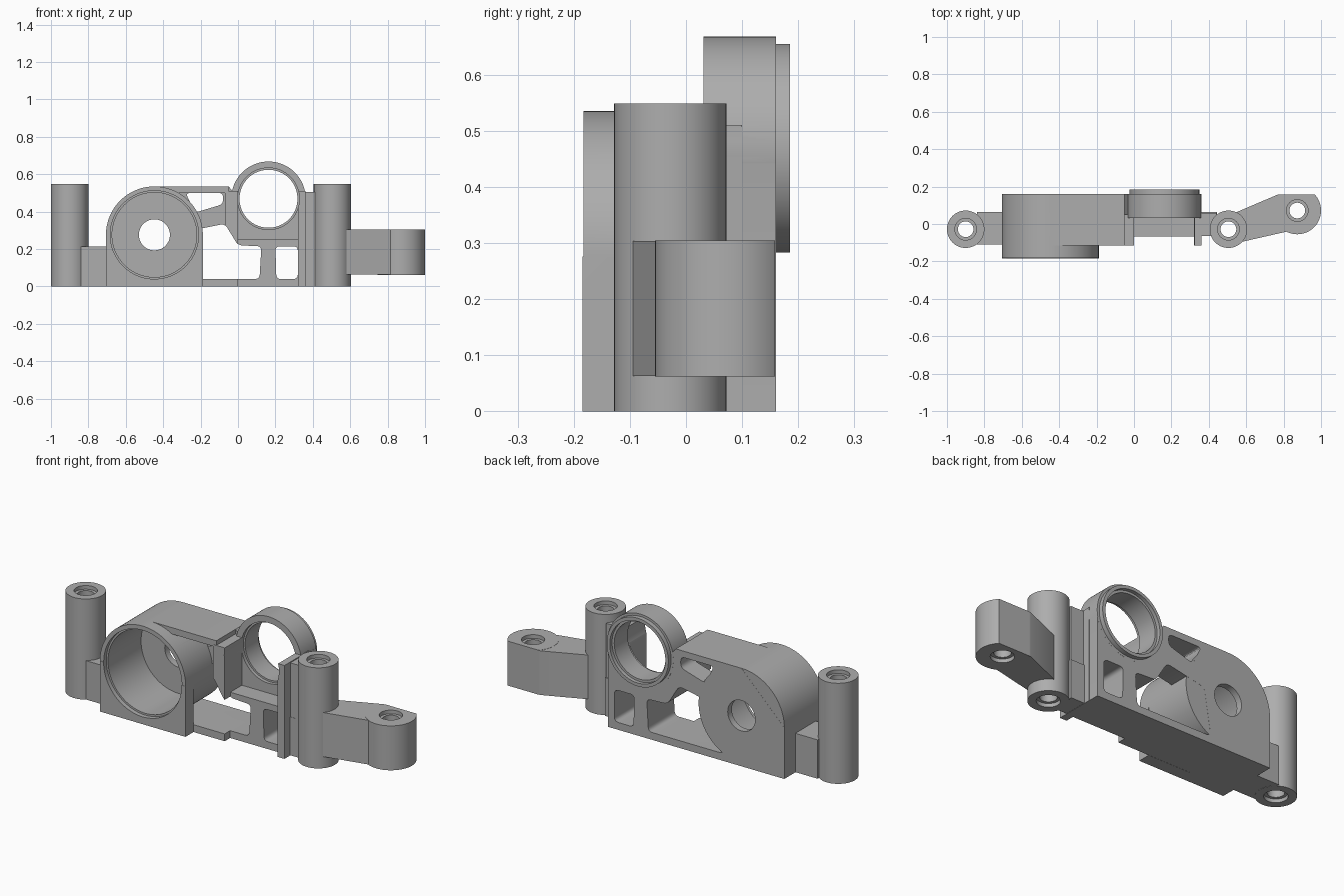
import bpy, bmesh, math
from mathutils import Vector

cube = bpy.data.objects.get("Cube")
if cube:
    bpy.data.objects.remove(cube, do_unlink=True)

grey = bpy.data.materials.new("plain grey")
grey.use_nodes = True
GREY = (0.42, 0.42, 0.42, 1)
grey.diffuse_color = GREY
grey.node_tree.nodes["Principled BSDF"].inputs["Base Color"].default_value = GREY


def prism(name, pts, a, b, axis="y"):
    """Extrude an outline from a to b: (x, z) along y, or (x, y) along z."""
    bm = bmesh.new()
    place = (lambda p: (p[0], a, p[1])) if axis == "y" else (lambda p: (p[0], p[1], a))
    face = bm.faces.new([bm.verts.new(place(p)) for p in pts])
    out = bmesh.ops.extrude_face_region(bm, geom=[face])
    shift = Vector((0, b - a, 0)) if axis == "y" else Vector((0, 0, b - a))
    moved = [v for v in out["geom"] if isinstance(v, bmesh.types.BMVert)]
    bmesh.ops.translate(bm, vec=shift, verts=moved)
    bmesh.ops.recalc_face_normals(bm, faces=bm.faces)
    mesh = bpy.data.meshes.new(name)
    bm.to_mesh(mesh)
    bm.free()
    mesh.materials.append(grey)
    ob = bpy.data.objects.new(name, mesh)
    bpy.context.collection.objects.link(ob)
    return ob


def disc(name, c, r, a, b, axis="y", n=64):
    ring = [(c[0] + r * math.cos(math.tau * i / n), c[1] + r * math.sin(math.tau * i / n))
            for i in range(n)]
    return prism(name, ring, a, b, axis)


def box(name, x0, x1, y0, y1, z0, z1):
    return prism(name, [(x0, z0), (x1, z0), (x1, z1), (x0, z1)], y0, y1)


def rounded(pts, r=0.025, steps=5):
    """Round every corner of an outline."""
    res = []
    for i, p in enumerate(pts):
        p = Vector(p)
        u = (Vector(pts[i - 1]) - p).normalized() * r
        v = (Vector(pts[(i + 1) % len(pts)]) - p).normalized() * r
        for k in range(steps + 1):
            t = k / steps
            res.append(p + u * (1 - t) ** 2 + v * t ** 2)
    return res


def combine(ob, tool, op):
    mod = ob.modifiers.new(op, "BOOLEAN")
    mod.operation, mod.solver, mod.object = op, "EXACT", tool
    bpy.context.view_layer.objects.active = ob
    bpy.ops.object.modifier_apply(modifier=mod.name)
    bpy.data.objects.remove(tool, do_unlink=True)


def add(ob, *tools):
    for t in tools:
        combine(ob, t, "UNION")


def cut(ob, *tools):
    for t in tools:
        combine(ob, t, "DIFFERENCE")


def screw_hole(ob, c, z0, z1):
    """Vertical through hole with a counterbore at both ends."""
    cut(ob, disc("hole", c, 0.042, z0 - 0.1, z1 + 0.1, "z", 32))
    for a, b in ((z0 - 0.1, z0 + 0.02), (z1 - 0.02, z1 + 0.1)):
        cut(ob, disc("counterbore", c, 0.058, a, b, "z", 32))


FRONT, BACK = -0.115, 0.16
BIG, SMALL = (-0.447, 0.276), (0.163, 0.469)

# Back plate with its thicker base, roof and lower right block
body = prism("body", [(-0.705, 0), (0.36, 0), (0.36, 0.5), (-0.02, 0.5), (-0.05, 0.535),
                      (-0.447, 0.535), (-0.705, 0.28)], 0.05, BACK)
add(body,
    box("base", -0.7, 0, FRONT, 0.1, 0, 0.04),
    box("roof", -0.447, -0.05, FRONT, 0.1, 0.5, 0.535),
    box("lower_block", -0.002, 0.34, -0.068, 0.1, 0, 0.25),
    box("bearing_wall", 0.0, 0.355, 0.032, 0.1, 0.24, 0.5),
    box("left_rib", -0.07, 0.001, FRONT - 0.001, 0.1, 0.225, 0.51),
    box("right_rib", 0.32, 0.361, FRONT, 0.1, 0, 0.51))

# Lightening windows
for outline in ([(-0.34, 0.04), (0.115, 0.04), (0.125, 0.215), (0.0, 0.22), (-0.07, 0.335),
                 (-0.3, 0.29)],
                [(0.205, 0.04), (0.32, 0.04), (0.32, 0.215), (0.2, 0.215)],
                [(-0.23, 0.395), (-0.08, 0.44), (-0.08, 0.5), (-0.28, 0.5)]):
    cut(body, prism("window", rounded(outline), -0.3, 0.3))

# Large housing: barrel, solid left side and square front
add(body,
    disc("barrel", BIG, 0.259, -0.183, BACK - 0.0005, n=96),
    box("barrel_side", -0.706, -0.447, -0.184, BACK - 0.0005, 0, 0.276),
    box("barrel_front", -0.5, -0.188, -0.1845, -0.116, 0, 0.276))
cut(body,
    disc("mouth", BIG, 0.236, -0.3, -0.16, n=96),
    disc("bore", BIG, 0.226, -0.2, 0.125, n=96),
    disc("shaft_hole", BIG, 0.083, 0, 0.3))

# Small bearing ring with rear lip
add(body,
    disc("ring", SMALL, 0.199, 0.031, BACK + 0.0005, n=96),
    disc("lip", SMALL, 0.186, 0.1, 0.185, n=96))
cut(body,
    disc("ring_bore", SMALL, 0.155, -0.2, 0.3),
    disc("ring_front_step", SMALL, 0.165, -0.2, 0.05),
    disc("ring_back_step", SMALL, 0.168, 0.165, 0.3))

# Screw posts and the webs joining them to the body
parts = [body]
for name, x, web in (("left_post", -0.9, (-0.84, -0.69, -0.11, 0.065, 0.001, 0.213)),
                     ("right_post", 0.505, (0.345, 0.443, -0.065, 0.065, 0.001, 0.21))):
    post = disc(name, (x, -0.028), 0.1, 0, 0.549, "z")
    add(post, box("web", *web))
    if x > 0:
        add(post, box("upper_web", 0.35, 0.44, -0.064, 0.06, 0.1, 0.505))
    screw_hole(post, (x, -0.028), 0, 0.549)
    parts.append(post)

# Side arm with rounded, back-trimmed end
END = (0.873, 0.072)
arm = prism("side_arm", [(0.578, -0.095), (0.82, -0.04), (0.9, 0.07), (0.87, 0.158),
                         (0.77, 0.158), (0.545, 0.062), (0.59, -0.02)], 0.063, 0.304, "z")
add(arm, disc("arm_end", END, 0.127, 0.0625, 0.305, "z"))
cut(arm, box("trim", 0.7, 1.1, 0.1585, 0.4, 0, 0.5))
screw_hole(arm, END, 0.0625, 0.305)
parts.append(arm)

# Smooth the round walls, keep edges crisp
bpy.ops.object.select_all(action="DESELECT")
for ob in parts:
    ob.select_set(True)
bpy.context.view_layer.objects.active = body
bpy.ops.object.shade_smooth_by_angle(angle=math.radians(30))
